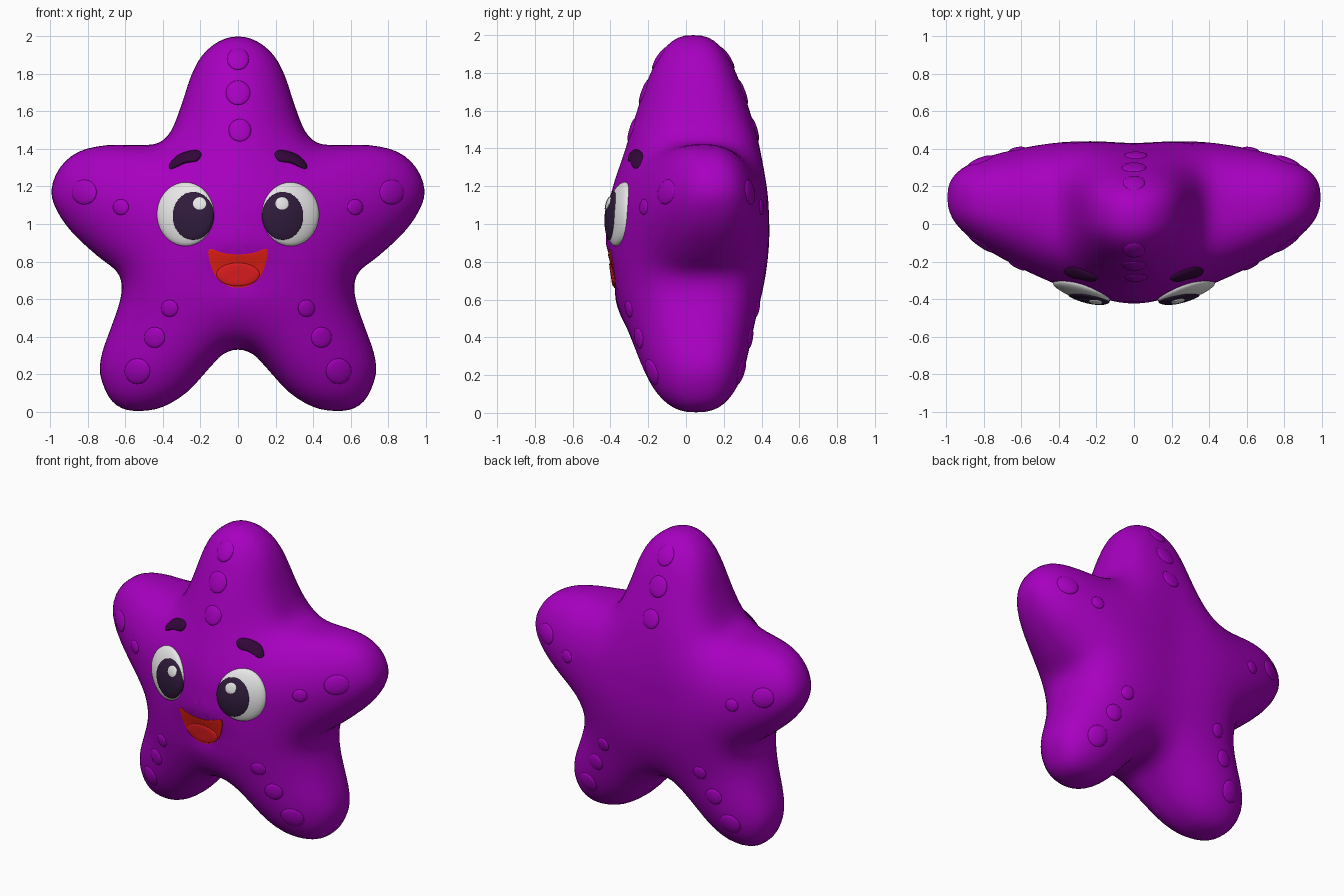
import bpy, math
from mathutils import Vector
from mathutils.bvhtree import BVHTree

if "Cube" in bpy.data.objects:
    bpy.data.objects.remove(bpy.data.objects["Cube"])


def material(name, rgb):
    m = bpy.data.materials.new(name)
    m.diffuse_color = (*rgb, 1)
    m.use_nodes = True
    m.node_tree.nodes["Principled BSDF"].inputs["Base Color"].default_value = m.diffuse_color
    return m


PURPLE = material("purple_skin", (0.39, 0.0, 0.53))
DARK = material("dark_violet", (0.03, 0.011, 0.045))
BROW = material("brow_violet", (0.032, 0.002, 0.042))
WHITE = material("eye_white", (0.80, 0.80, 0.80))
RED = material("mouth_red", (0.86, 0.016, 0.007))
TONGUE = material("tongue_red", (0.86, 0.014, 0.016))


def make_object(name, verts, faces, mat, angle=60):
    me = bpy.data.meshes.new(name)
    me.from_pydata(verts, [], faces)
    me.materials.append(mat)
    ob = bpy.data.objects.new(name, me)
    bpy.context.collection.objects.link(ob)
    bpy.ops.object.select_all(action='DESELECT')
    ob.select_set(True)
    bpy.context.view_layer.objects.active = ob
    bpy.ops.object.shade_smooth_by_angle(angle=math.radians(angle))
    return BVHTree.FromPolygons([Vector(v) for v in verts], faces)


def smooth_loop(pts, n):
    """Closed Catmull-Rom curve with n samples per segment."""
    out, k = [], len(pts)
    for i in range(k):
        a, b, c, d = (Vector(pts[(i + j) % k]) for j in (-1, 0, 1, 2))
        for s in range(n):
            t = s / n
            out.append(0.5 * (2 * b + (c - a) * t + (2 * a - 5 * b + 4 * c - d) * t * t
                              + (3 * b - a - 3 * c + d) * t ** 3))
    return out


def step(a, b, v):
    k = min(max((v - a) / (b - a), 0), 1)
    return k * k * (3 - 2 * k)


# --- Star outline, right half, from top tip to lower fork
half = [(0, 2), (.10, 1.975), (.19, 1.90), (.25, 1.79), (.30, 1.64), (.355, 1.50), (.42, 1.435),
        (.52, 1.42), (.70, 1.42), (.85, 1.385), (.95, 1.30), (.995, 1.18), (.965, 1.07),
        (.88, .95), (.75, .83), (.65, .75), (.62, .67), (.635, .57), (.68, .44), (.725, .31),
        (.735, .20), (.69, .08), (.62, .018), (.52, .003), (.40, .025), (.27, .105), (.15, .235),
        (.08, .305), (0, .33)]
loop = smooth_loop(half + [(-x, z) for x, z in half[-2:0:-1]], 3)
N, RINGS = len(loop), 20
centre = Vector((0, .90))

# --- Flat disc of rings, packed tighter towards the rim
ring_t = [math.sin(math.pi / 2 * j / RINGS) for j in range(RINGS + 1)]
flat = [centre] + [centre.lerp(p, t) for t in ring_t[1:] for p in loop]


def ix(j, i):
    return 0 if j == 0 else 1 + (j - 1) * N + i % N


tris = []
for i in range(N):
    tris.append((0, ix(1, i), ix(1, i + 1)))
    for j in range(1, RINGS):
        a, b, c, d = ix(j, i), ix(j + 1, i), ix(j + 1, i + 1), ix(j, i + 1)
        tris += [(a, b, c), (a, c, d)]

# --- Inflate the disc: relax a membrane pinned at the rim
weights = [{} for _ in flat]
load = [0.0] * len(flat)
for tri in tris:
    for k in range(3):
        a, b, c = tri[k], tri[(k + 1) % 3], tri[(k + 2) % 3]
        e, f = flat[a] - flat[c], flat[b] - flat[c]
        cross = abs(e.x * f.y - e.y * f.x) + 1e-12
        w = 0.5 * e.dot(f) / cross
        weights[a][b] = weights[a].get(b, 0) + w
        weights[b][a] = weights[b].get(a, 0) + w
        load[a] += cross / 6
inner = 1 + (RINGS - 1) * N
u = [0.12 * (1 - ring_t[0 if v == 0 else (v - 1) // N + 1] ** 2) for v in range(len(flat))]
rows = [(v, list(weights[v].items()), sum(weights[v].values())) for v in range(inner)]
for _ in range(260):
    for v, nb, total in rows:
        s = load[v]
        for o, w in nb:
            s += w * u[o]
        u[v] += 1.85 * (s / total - u[v])
peak = max(u)


def mid(p):
    """Arms lean back a little, the side arms most."""
    lean = .115 + .035 * step(.5, 1, p.y)
    return lean * math.sqrt(p.x ** 2 + .01) - .008 + .032 * step(1.0, 1.5, p.y) * (1 - step(.2, .6, abs(p.x)))


def front_shape(p):
    """Hollow around the mouth below a slight upper lip."""
    hollow = math.exp(-(p.x / .17) ** 2 - ((p.y - .73) / .10) ** 2)
    lip = math.exp(-(p.x / .15) ** 2 - ((p.y - .91) / .06) ** 2)
    return -.026 * hollow + .008 * lip


# --- Body: front and back shells sharing the rim
depth = [.425 * (max(x, 0) / peak) ** .4 * (1 + .10 * (1 - step(.1, .55, p.y)) - .03 * step(1.1, 1.4, p.y))
         for x, p in zip(u, flat)]
verts = [(p.x, mid(p) - h - (front_shape(p) if h else 0), p.y) for p, h in zip(flat, depth)]
back = {}
for v in range(inner):
    back[v] = len(verts)
    verts.append((flat[v].x, mid(flat[v]) + depth[v], flat[v].y))
# outline runs clockwise seen from the front
faces = [(c, b, a) for a, b, c in tris]
faces += [tuple(back.get(v, v) for v in tri) for tri in tris]
body = make_object("star_body", verts, faces, PURPLE, 80)


def surface_y(x, z, targets, side):
    """Outermost surface along y; side is -1 for front, 1 for back."""
    ys = []
    for tree in targets:
        hit = tree.ray_cast(Vector((x + 1e-4, side * 3, z + 1e-4)), Vector((0, -side, 0)))[0]
        if hit:
            ys.append(side * hit.y)
    return side * max(ys) if ys else body.find_nearest(Vector((x, side * .3, z)))[0].y


def patch(name, outline, mat, dome, base=0.0, targets=(body,), side=-1, rings=7):
    """Domed pad that follows the surface below it, with a sunken skirt."""
    n = len(outline)
    c = sum((Vector(p) for p in outline), Vector((0, 0))) / n
    vs = [(c.x, surface_y(c.x, c.y, targets, side) + side * (base + dome), c.y)]
    for j in range(1, rings + 2):
        t = math.sin(math.pi / 2 * min(j / rings, 1))
        off = base + dome * math.sqrt(max(0, 1 - t * t)) if j <= rings else -.015
        for p in outline:
            q = c.lerp(Vector(p), t)
            vs.append((q.x, surface_y(q.x, q.y, targets, side) + side * off, q.y))
    fs = []
    for i in range(n):
        k = (i + 1) % n
        fs.append((0, 1 + i, 1 + k))
        for j in range(rings):
            a, b = 1 + j * n, 1 + (j + 1) * n
            fs.append((a + i, b + i, b + k, a + k))
    # turn all faces outwards whatever the outline order
    a, b, d = (Vector(vs[v]) for v in fs[0])
    if (b - a).cross(d - a).y * side < 0:
        fs = [f[::-1] for f in fs]
    return make_object(name, vs, fs, mat)


def ellipse(cx, cz, a, b, n=32):
    return [(cx + a * math.cos(2 * math.pi * i / n), cz + b * math.sin(2 * math.pi * i / n))
            for i in range(n)]


# --- Eyes and brows
brow = [(.195, 1.37), (.215, 1.393), (.27, 1.388), (.33, 1.362), (.368, 1.315), (.36, 1.293),
        (.335, 1.30), (.28, 1.325), (.22, 1.335)]
for label, s, glint in (("left", -1, -.205), ("right", 1, .235)):
    eye = patch(label + "_eye", ellipse(s * .28, 1.052, .152, .17, 40), WHITE, .034, .006)
    pupil = patch(label + "_pupil", ellipse(s * .238, 1.043, .110, .128, 36), DARK, .005, .005,
                  (body, eye))
    patch(label + "_glint", ellipse(glint, 1.11, .036, .034, 16), WHITE, .003, .004,
          (body, eye, pupil), rings=3)
    patch(label + "_brow", smooth_loop([(s * x, z) for x, z in brow], 3), BROW, .026, .006)

# --- Mouth and tongue
lips = [(-.155, .866), (-.08, .845), (0, .838), (.08, .845), (.155, .866), (.148, .79),
        (.115, .715), (.06, .672), (0, .66), (-.06, .672), (-.115, .715), (-.148, .79)]
mouth = patch("mouth", smooth_loop(lips, 3), RED, .002, .005)
patch("tongue", ellipse(0, .731, .115, .062, 28), TONGUE, .010, .003, (body, mouth))

# --- Low skin bumps on both sides of every arm
bumps = [(0, 1.88, .058), (0, 1.70, .065), (.01, 1.50, .06)]
for s in (-1, 1):
    bumps += [(s * .82, 1.17, .066), (s * .625, 1.09, .042), (s * .365, .55, .045),
              (s * .445, .395, .055), (s * .537, .215, .068)]
for i, (x, z, r) in enumerate(bumps):
    for face, side in (("front", -1), ("back", 1)):
        patch(f"{face}_bump_{i + 1}", ellipse(x, z, r, r, 20), PURPLE, .012, 0, side=side, rings=5)
